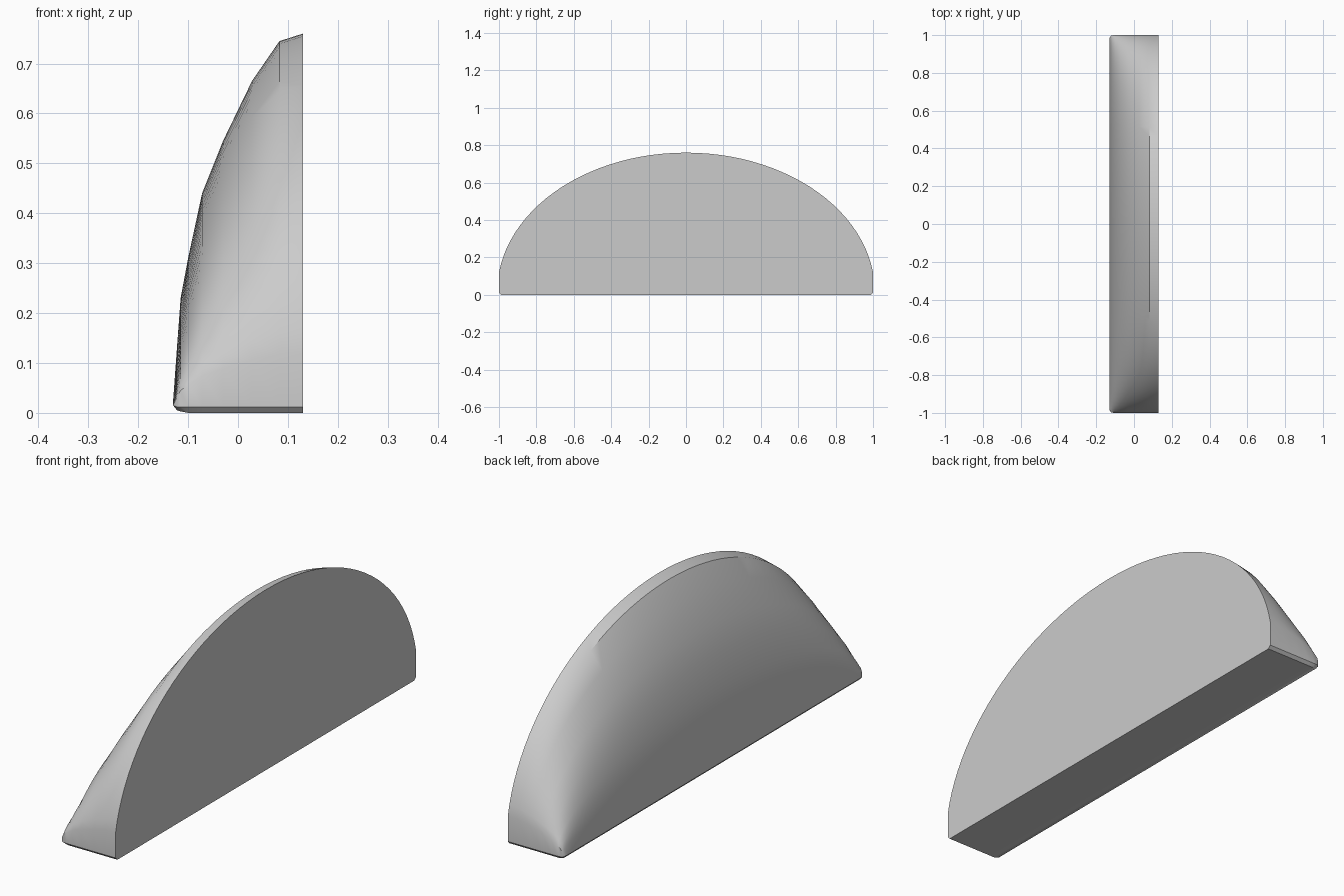
import bpy, bmesh, math

# Remove the default cube
cube = bpy.data.objects.get("Cube")
if cube:
    bpy.data.objects.remove(cube, do_unlink=True)

# Single plain grey
grey = bpy.data.materials.new("plain_grey")
grey.use_nodes = True
colour = (0.6, 0.6, 0.6, 1.0)
grey.diffuse_color = colour
grey.node_tree.nodes["Principled BSDF"].inputs["Base Color"].default_value = colour

# Cross-sections along x: position, crown height, underside height, end inset
sections = [
    (-0.13, 0.025, 0.015, 0.015),
    (-0.122, 0.135, 0.005, 0.004),
    (-0.115, 0.23, 0.003, 0.001),
    (-0.1, 0.31, 0, 0),
    (-0.072, 0.44, 0, 0),
    (-0.03, 0.545, 0, 0),
    (0.028, 0.665, 0, 0),
    (0.083, 0.745, 0, 0),
    (0.13, 0.76, 0, 0),
]
SEGMENTS = 48
BASE = 0.015            # height of the small rounded lower edge
START = math.asin(0.14)  # where the arch meets the upright end
HALF = 1 / math.cos(START)


def ring(x, height, low, inset):
    """Arched outline with short upright ends and a flat base."""
    pts = []
    for i in range(SEGMENTS + 1):
        t = START + (math.pi - 2 * START) * i / SEGMENTS
        y = HALF * math.cos(t) * (1 - inset)
        pts.append((x, y, BASE + (height - BASE) * math.sin(t)))
    end = 1 - inset
    pts += [(x, -end, max(low, BASE * 0.8)), (x, -end + 0.012, low),
            (x, end - 0.012, low), (x, end, max(low, BASE * 0.8))]
    return pts


# Loft the sections into a closed solid
bm = bmesh.new()
rings = [[bm.verts.new(p) for p in ring(*s)] for s in sections]
for a, b in zip(rings, rings[1:]):
    n = len(a)
    for i in range(n):
        j = (i + 1) % n
        bm.faces.new((a[i], a[j], b[j], b[i]))
bm.faces.new(rings[0])
bm.faces.new(rings[-1])
bmesh.ops.remove_doubles(bm, verts=bm.verts, dist=0.0005)
bmesh.ops.recalc_face_normals(bm, faces=bm.faces)

mesh = bpy.data.meshes.new("arched_wedge")
bm.to_mesh(mesh)
bm.free()
mesh.materials.append(grey)
body = bpy.data.objects.new("arched_wedge", mesh)
bpy.context.collection.objects.link(body)

# Smooth shading with sharp edges kept
bpy.ops.object.select_all(action="DESELECT")
body.select_set(True)
bpy.context.view_layer.objects.active = body
bpy.ops.object.shade_smooth_by_angle(angle=math.radians(35))
